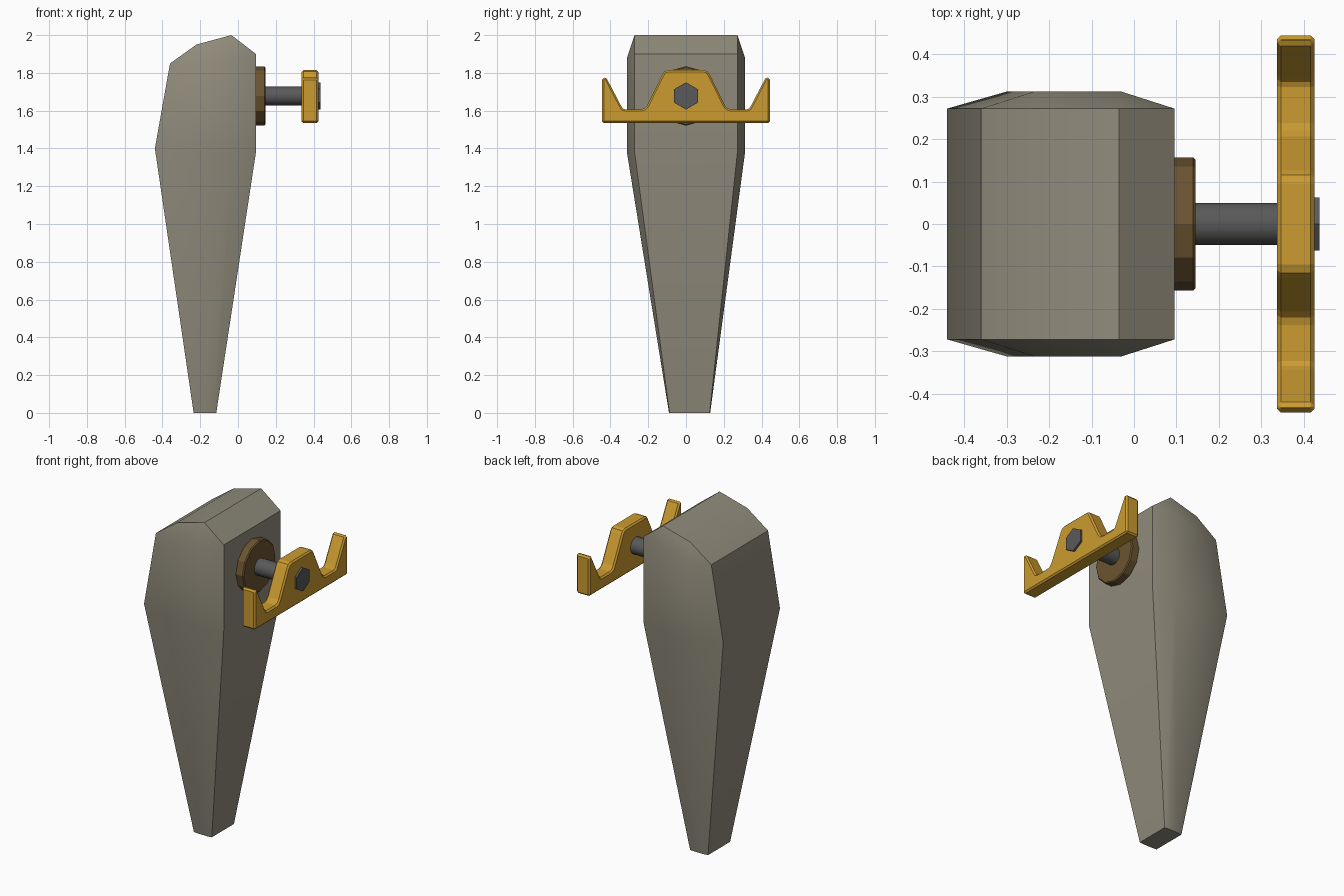
import bpy, bmesh, math

if "Cube" in bpy.data.objects:
    bpy.data.objects.remove(bpy.data.objects["Cube"])


def material(name, rgb):
    m = bpy.data.materials.new(name)
    m.diffuse_color = (*rgb, 1)
    m.use_nodes = True
    m.node_tree.nodes["Principled BSDF"].inputs["Base Color"].default_value = m.diffuse_color
    return m


def finish(bm, name, mat, smooth=None):
    bmesh.ops.recalc_face_normals(bm, faces=bm.faces[:])
    me = bpy.data.meshes.new(name)
    bm.to_mesh(me)
    bm.free()
    ob = bpy.data.objects.new(name, me)
    bpy.context.collection.objects.link(ob)
    me.materials.append(mat)
    if smooth:
        bpy.ops.object.select_all(action='DESELECT')
        ob.select_set(True)
        bpy.context.view_layer.objects.active = ob
        bpy.ops.object.shade_smooth_by_angle(angle=math.radians(smooth))
    return ob


def extrude_x(name, profile, x0, x1, mat, bevel=0, smooth=None):
    """Extrude a (y, z) outline from x0 to x1."""
    bm = bmesh.new()
    a, b = [[bm.verts.new((x, y, z)) for y, z in profile] for x in (x0, x1)]
    n = len(profile)
    bm.faces.new(a)
    bm.faces.new(b)
    for i in range(n):
        j = (i + 1) % n
        bm.faces.new((a[i], a[j], b[j], b[i]))
    ob = finish(bm, name, mat, smooth)
    if bevel:
        mod = ob.modifiers.new("edge_chamfer", 'BEVEL')
        mod.width, mod.segments = bevel, 1
        mod.limit_method, mod.angle_limit = 'ANGLE', math.radians(75)
    return ob


def ngon(r, n):
    return [(r * math.sin(2 * math.pi * i / n), 1.678 + r * math.cos(2 * math.pi * i / n))
            for i in range(n)]


stone = material("stone", (0.28, 0.26, 0.20))
brown = material("brown", (0.15, 0.09, 0.03))
steel = material("steel", (0.10, 0.10, 0.10))
gold = material("gold", (0.60, 0.33, 0.03))

# Tapered body: outline in x, z and an inset flank outline on each side
outline = [(-0.235, 0), (-0.115, 0), (0.095, 1.38), (0.095, 1.90),
           (-0.035, 2.0), (-0.22, 1.95), (-0.36, 1.85), (-0.44, 1.40)]
flank = [(-0.20, 0), (-0.135, 0), (-0.03, 1.375), (-0.03, 1.88),
         (-0.235, 1.84), (-0.30, 1.39)]
to_flank = [0, 1, 2, 3, 3, 4, 4, 5]
bm = bmesh.new()
rims, inners = [], []
for s in (-1, 1):
    foot = -0.087 if s < 0 else 0.125
    rim = [bm.verts.new((x, foot if z == 0 else s * 0.272, z)) for x, z in outline]
    inner = [bm.verts.new((x, foot + s * 0.003 if z == 0 else s * 0.312, z)) for x, z in flank]
    bm.faces.new((inner[0], inner[1], inner[2], inner[5]))
    bm.faces.new(inner[2:])
    for i in range(8):
        j = (i + 1) % 8
        f = [rim[i], rim[j], inner[to_flank[j]]]
        if to_flank[i] != to_flank[j]:
            f.append(inner[to_flank[i]])
        if i:
            bm.faces.new(f)
    rims.append(rim)
    inners.append(inner)
for i in range(1, 8):
    j = (i + 1) % 8
    bm.faces.new((rims[0][i], rims[0][j], rims[1][j], rims[1][i]))
# Flat foot
(a, b), (c, d) = rims, inners
bm.faces.new((a[0], c[0], c[1], a[1], b[1], d[1], d[0], b[0]))
finish(bm, "tapered_body", stone, 30)

# Washer, rod and hex bolt head along x
extrude_x("washer", ngon(0.157, 12), 0.09, 0.145, brown, 0.006)
extrude_x("rod", ngon(0.05, 24), 0.13, 0.345, steel, smooth=30)
extrude_x("bolt_head", ngon(0.072, 6), 0.41, 0.437, steel)

# Bracket with a raised centre and two hooked ends
half = [(0.095, 1.814), (0.115, 1.807), (0.127, 1.788), (0.206, 1.628), (0.220, 1.612),
        (0.238, 1.607), (0.323, 1.607), (0.335, 1.612), (0.344, 1.626),
        (0.423, 1.777), (0.444, 1.772), (0.444, 1.535)]
profile = half + [(-y, z) for y, z in reversed(half)]
extrude_x("hook_bracket", profile, 0.337, 0.425, gold, 0.009)
